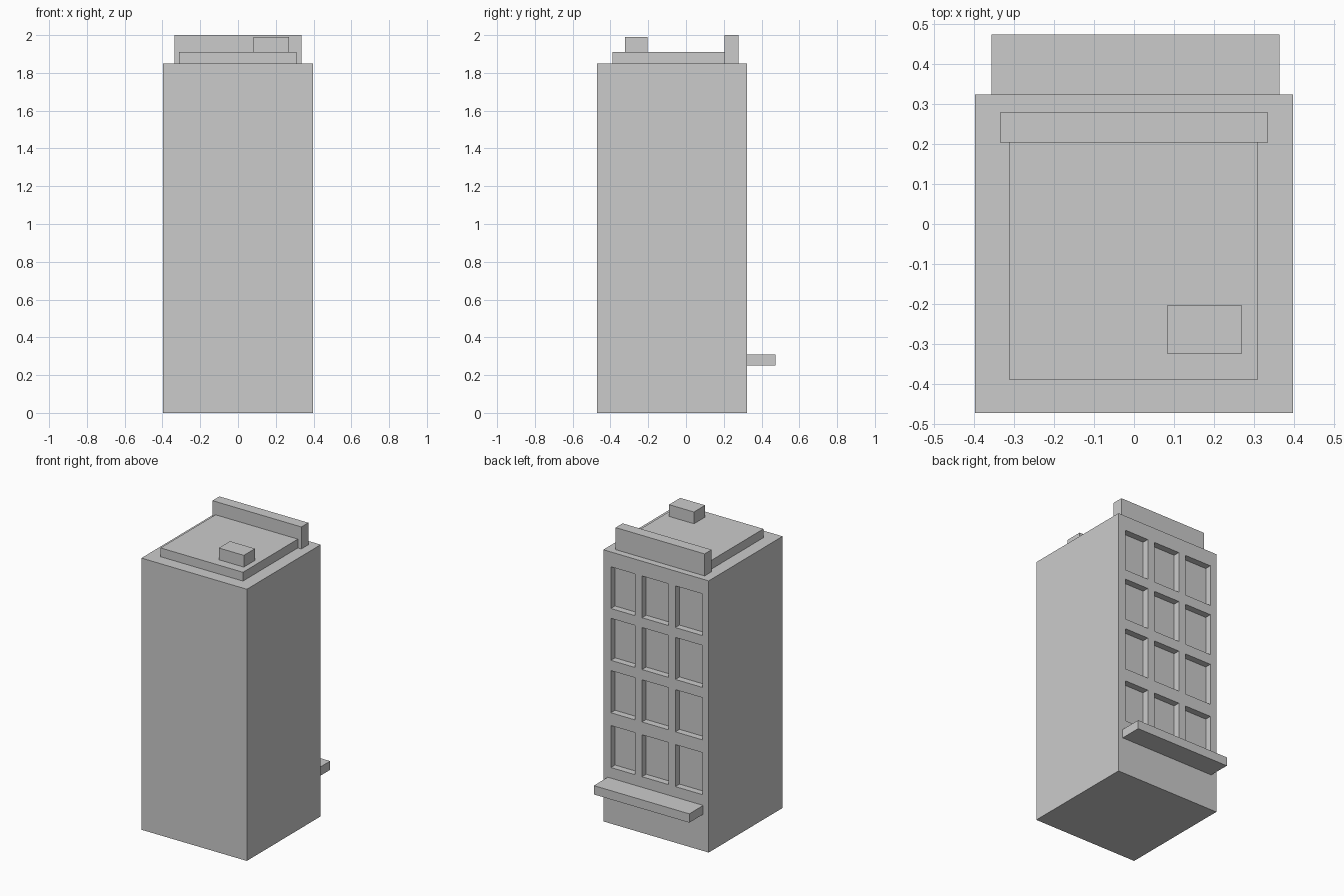
import bpy, bmesh
from mathutils import Matrix, Vector

if "Cube" in bpy.data.objects:
    bpy.data.objects.remove(bpy.data.objects["Cube"])


def add_box(bm, x, y, z):
    """Add an axis-aligned box spanning the given (min, max) ranges."""
    centre = Vector([sum(r) / 2 for r in (x, y, z)])
    size = [r[1] - r[0] for r in (x, y, z)]
    bmesh.ops.create_cube(bm, size=1, matrix=Matrix.Translation(centre) @ Matrix.Diagonal((*size, 1)))


def make_object(name, boxes):
    bm = bmesh.new()
    for b in boxes:
        add_box(bm, *b)
    mesh = bpy.data.meshes.new(name)
    bm.to_mesh(mesh)
    bm.free()
    obj = bpy.data.objects.new(name, mesh)
    bpy.context.collection.objects.link(obj)
    return obj


BACK = 0.323      # wall that carries the windows
ROOF = 1.85
RECESS = 0.045

# Main tower block
tower = make_object("tower_body", [((-0.397, 0.397), (-0.472, BACK), (0, ROOF))])

# Window recesses: three columns by four storeys
columns = [(-0.349, -0.146), (-0.093, 0.105), (0.159, 0.34)]
rows = [(0.382, 0.668), (0.755, 1.042), (1.112, 1.398), (1.465, 1.749)]
cutter = make_object("window_cutter", [(c, (BACK - RECESS, BACK + 0.1), r) for c in columns for r in rows])
cutter.hide_render = True
cutter.hide_set(True)
cutter.display_type = 'WIRE'
cut = tower.modifiers.new("window_recesses", 'BOOLEAN')
cut.operation = 'DIFFERENCE'
cut.solver = 'EXACT'
cut.object = cutter

# Roof parts
make_object("roof_slab", [((-0.312, 0.309), (-0.388, 0.203), (ROOF, 1.91))])
make_object("roof_parapet", [((-0.335, 0.335), (0.203, 0.278), (ROOF, 2.0))])
make_object("roof_vent_box", [((0.082, 0.27), (-0.323, -0.203), (1.91, 1.99))])

# Entrance canopy under the windows
make_object("canopy", [((-0.356, 0.363), (BACK, 0.473), (0.25, 0.31))])
